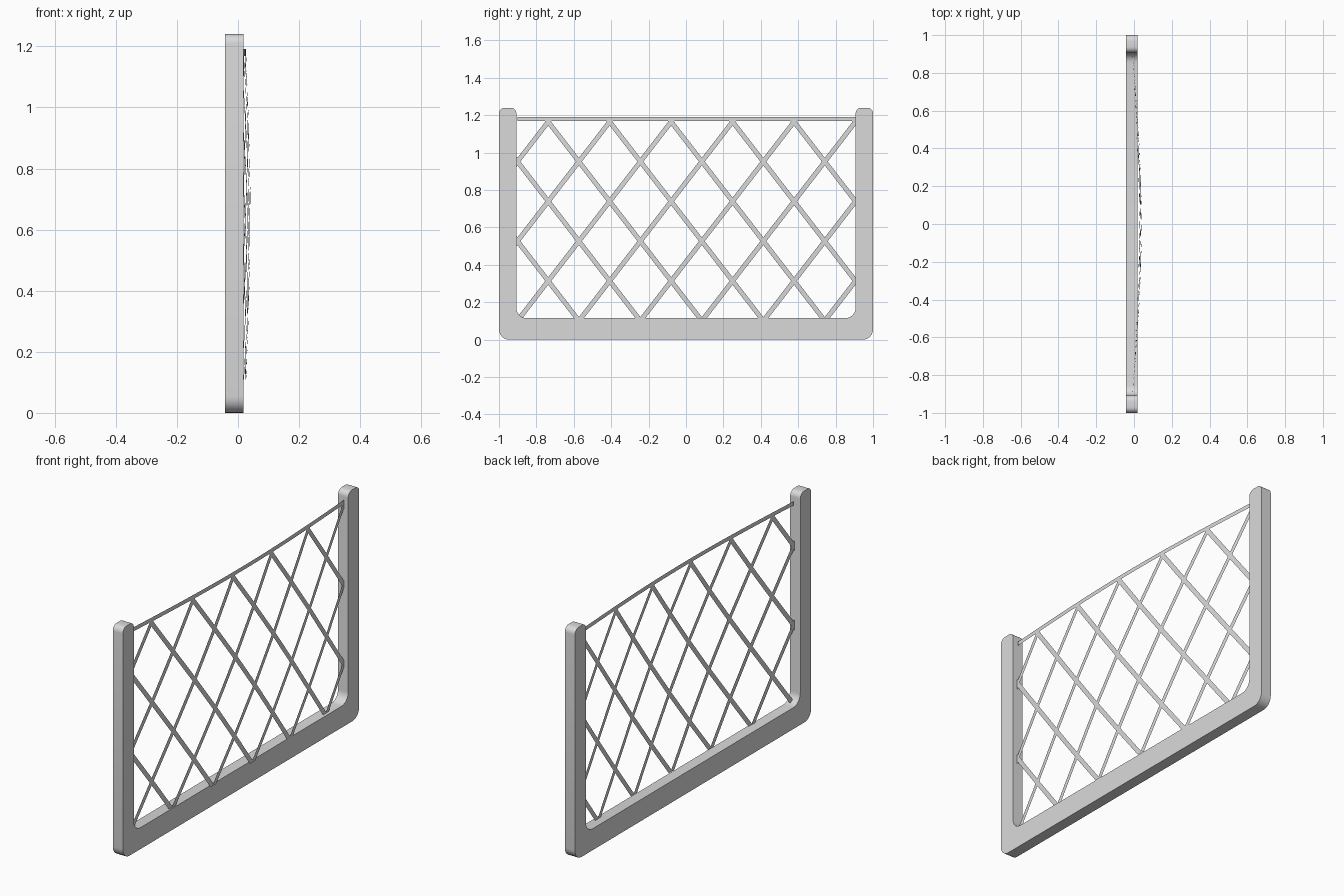
import bpy, bmesh
from math import sin, cos, pi
from mathutils import Vector

cube = bpy.data.objects.get("Cube")
if cube:
    bpy.data.objects.remove(cube, do_unlink=True)

grey = bpy.data.materials.new("light grey")
grey.use_nodes = True
grey.diffuse_color = (0.7, 0.7, 0.7, 1)
grey.node_tree.nodes["Principled BSDF"].inputs["Base Color"].default_value = (0.7, 0.7, 0.7, 1)

INNER, BASE_TOP, CORD_Z = 0.907, 0.115, 1.169


def add_object(name, bm):
    mesh = bpy.data.meshes.new(name)
    bm.to_mesh(mesh)
    bm.free()
    mesh.materials.append(grey)
    obj = bpy.data.objects.new(name, mesh)
    bpy.context.collection.objects.link(obj)
    return obj


def rounded(corners, steps=6):
    """Round each (y, z, radius) corner of a right-angled outline."""
    out = []
    for i, (y, z, r) in enumerate(corners):
        p = Vector((y, z))
        a = (Vector(corners[i - 1][:2]) - p).normalized() * r
        b = (Vector(corners[(i + 1) % len(corners)][:2]) - p).normalized() * r
        for k in range(steps + 1):
            t = k / steps * pi / 2
            out.append(p + a * (1 - sin(t)) + b * (1 - cos(t)))
    return out


def bulge(bm):
    """Push the net outwards, most at its middle."""
    for v in bm.verts:
        height = (v.co.z - BASE_TOP) / (CORD_Z - BASE_TOP)
        swell = 0.035 + 0.014 * sin(pi * min(max(height, 0), 1))
        v.co.x = -0.008 + swell * cos(pi / 2 * v.co.y / INNER)


# U-shaped frame
half = [(1, 0, 0.055), (1, 1.24, 0.03), (INNER, 1.24, 0.03), (INNER, BASE_TOP, 0.055)]
outline = rounded(half + [(-y, z, r) for y, z, r in reversed(half)])
bm = bmesh.new()
face = bm.faces.new([bm.verts.new((-0.042, p.x, p.y)) for p in outline])
side = bmesh.ops.extrude_face_region(bm, geom=[face], use_keep_orig=True)["geom"]
bmesh.ops.translate(bm, vec=(0.06, 0, 0), verts=[g for g in side if isinstance(g, bmesh.types.BMVert)])
bmesh.ops.recalc_face_normals(bm, faces=bm.faces)
frame = add_object("frame", bm)
bpy.context.view_layer.objects.active = frame
frame.select_set(True)
bpy.ops.object.shade_smooth_by_angle()
frame.select_set(False)

# Diamond net: a lattice of diamonds, inset to strips and trimmed to the opening
DY, DZ = 0.1643, 0.2128
bm = bmesh.new()
for row in range(-1, 7):
    for col in range(-1, 14):
        if (row + col) % 2 == 0:
            continue
        y, z = -0.901 + col * DY, 0.101 + row * DZ
        bm.faces.new([bm.verts.new((0, y + a * DY, z + b * DZ))
                      for a, b in ((1, 0), (0, 1), (-1, 0), (0, -1))])
bmesh.ops.remove_doubles(bm, verts=bm.verts, dist=0.001)
holes = list(bm.faces)
bmesh.ops.inset_individual(bm, faces=holes, thickness=0.0125, use_even_offset=True)
bmesh.ops.delete(bm, geom=holes, context='FACES')
for point, normal in (((0, INNER, 0), (0, 1, 0)), ((0, -INNER, 0), (0, -1, 0)),
                      ((0, 0, CORD_Z), (0, 0, 1)), ((0, 0, BASE_TOP - 0.005), (0, 0, -1))):
    bmesh.ops.bisect_plane(bm, geom=bm.verts[:] + bm.edges[:] + bm.faces[:], plane_co=point,
                           plane_no=normal, clear_outer=True)
bulge(bm)
add_object("diamond_net", bm)

# Flat cord along the top of the net
bm = bmesh.new()
N = 24
rows = [[bm.verts.new((0, -0.9 + 1.807 * i / N, z)) for z in (CORD_Z, 1.191)] for i in range(N + 1)]
for a, b in zip(rows, rows[1:]):
    bm.faces.new((a[0], b[0], b[1], a[1]))
bulge(bm)
add_object("top_cord", bm)
